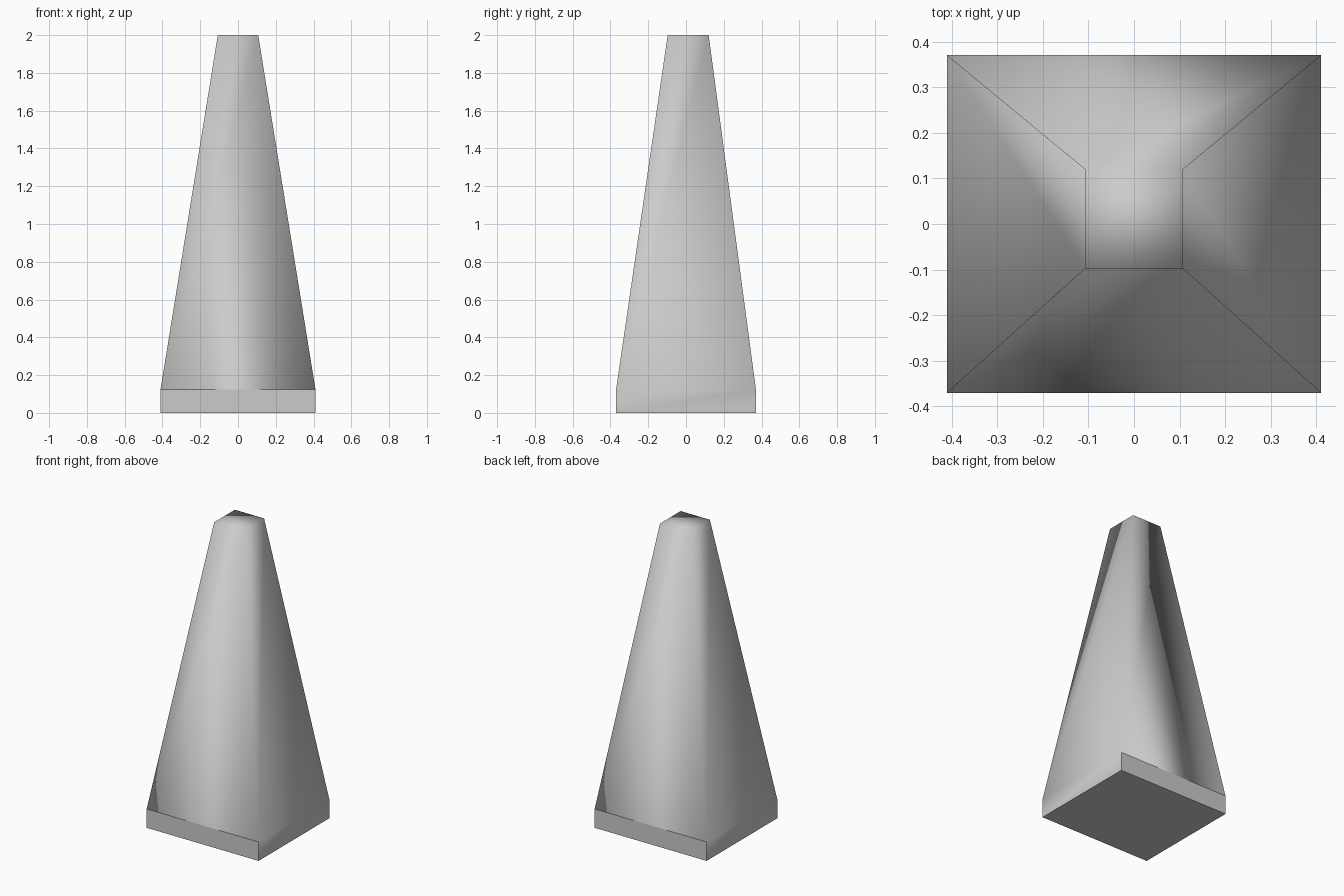
import bpy
import bmesh

cube = bpy.data.objects.get("Cube")
if cube:
    bpy.data.objects.remove(cube, do_unlink=True)

grey = bpy.data.materials.new("plain_grey")
grey.use_nodes = True
colour = (0.6, 0.6, 0.6, 1)
grey.diffuse_color = colour
grey.node_tree.nodes["Principled BSDF"].inputs["Base Color"].default_value = colour

# Rectangular sections from bottom to top: half width, front, back, height
sections = [
    (0.41, -0.37, 0.37, 0.0),
    (0.41, -0.37, 0.37, 0.125),
    (0.107, -0.097, 0.12, 2.0),
]

bm = bmesh.new()
rings = []
for half, front, back, z in sections:
    corners = [(-half, front), (half, front), (half, back), (-half, back)]
    rings.append([bm.verts.new((x, y, z)) for x, y in corners])

# Plinth and tapering walls, then the closed ends
for low, high in zip(rings, rings[1:]):
    for i in range(4):
        j = (i + 1) % 4
        bm.faces.new((low[i], low[j], high[j], high[i]))
bm.faces.new(rings[-1])
bm.faces.new(reversed(rings[0]))

for face in bm.faces:
    face.smooth = True

# Crisp underside, plinth corners and front and back ledges; the rest is soft
ledge = sections[1][3]
for edge in bm.edges:
    a, b = (v.co for v in edge.verts)
    underside = min(a.z, b.z) < 0.01 and max(a.z, b.z) < ledge + 0.01
    front_back_ledge = (abs(a.z - ledge) < 0.01 and abs(b.z - ledge) < 0.01
                        and abs(a.y - b.y) < 0.01)
    edge.smooth = not (underside or front_back_ledge)

mesh = bpy.data.meshes.new("tapered_pillar")
bm.to_mesh(mesh)
bm.free()
mesh.materials.append(grey)
pillar = bpy.data.objects.new("tapered_pillar", mesh)
bpy.context.collection.objects.link(pillar)
